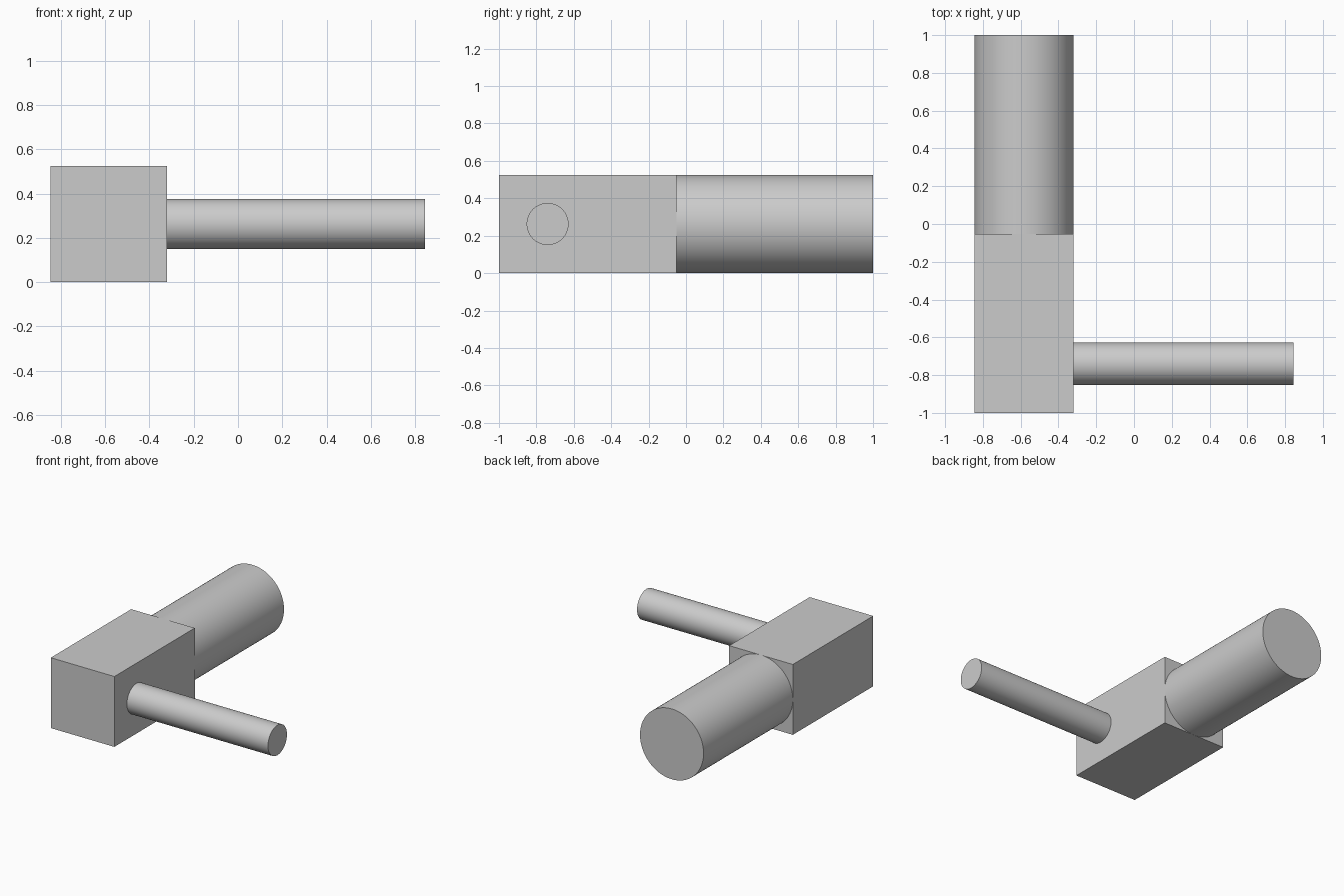
import bpy
import math

default = bpy.data.objects.get("Cube")
if default:
    bpy.data.objects.remove(default, do_unlink=True)

# Single grey finish
grey = bpy.data.materials.new("light grey")
grey.use_nodes = True
colour = (0.6, 0.6, 0.6, 1)
grey.diffuse_color = colour
grey.node_tree.nodes["Principled BSDF"].inputs["Base Color"].default_value = colour

SIDE = 0.525            # width and height of the block
AXIS_X = -0.583
AXIS_Z = SIDE / 2
JOINT_Y = -0.052        # where block meets the large cylinder


def finish(name):
    part = bpy.context.object
    part.name = name
    part.data.name = name
    part.data.materials.append(grey)
    return part


def cylinder(name, radius, length, centre, rotation):
    bpy.ops.mesh.primitive_cylinder_add(
        vertices=96, radius=radius, depth=length, location=centre, rotation=rotation)
    finish(name)
    bpy.ops.object.shade_smooth_by_angle(angle=math.radians(30))


# Square block at the front
bpy.ops.mesh.primitive_cube_add(size=1, location=(AXIS_X, (JOINT_Y - 1) / 2, AXIS_Z))
block = finish("block")
block.scale = (SIDE, JOINT_Y + 1, SIDE)
bpy.ops.object.transform_apply(location=False, rotation=False, scale=True)

# Large cylinder running back from the block
cylinder("barrel", SIDE / 2, 1 - JOINT_Y,
         (AXIS_X, (JOINT_Y + 1) / 2, AXIS_Z), (math.pi / 2, 0, 0))

# Thin rod out of the block's side
rod_start, rod_end = AXIS_X + SIDE / 2, 0.844
cylinder("side_rod", 0.112, rod_end - rod_start,
         ((rod_start + rod_end) / 2, -0.74, AXIS_Z), (0, math.pi / 2, 0))
